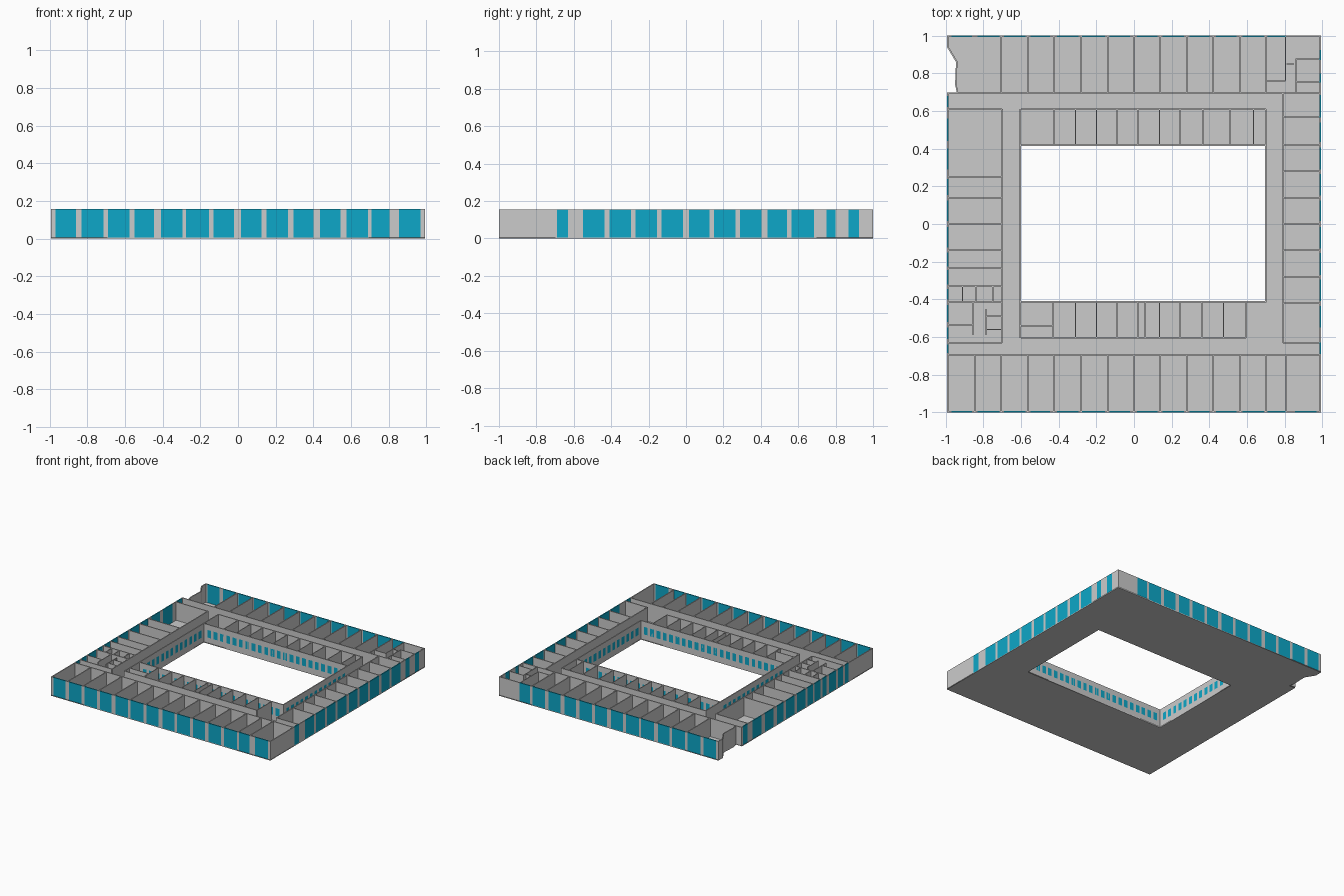
import bpy, bmesh
from mathutils import Matrix

if "Cube" in bpy.data.objects:
    bpy.data.objects.remove(bpy.data.objects["Cube"])

X, Y = 0.993, 1.0        # half extents of the footprint
F, H, T = 0.006, 0.156, 0.008   # floor top, wall top, wall thickness

glass = bpy.data.materials.new("glass_blue")
glass.diffuse_color = (0.004, 0.39, 0.58, 1)
glass.use_nodes = True
glass.node_tree.nodes["Principled BSDF"].inputs["Base Color"].default_value = glass.diffuse_color


def boxes(name, items, mat=None):
    """One mesh object from (x0, x1, y0, y1, z0, z1) boxes."""
    bm = bmesh.new()
    for x0, x1, y0, y1, z0, z1 in items:
        m = (Matrix.Translation(((x0 + x1) / 2, (y0 + y1) / 2, (z0 + z1) / 2))
             @ Matrix.Diagonal((x1 - x0, y1 - y0, z1 - z0, 1)))
        bmesh.ops.create_cube(bm, size=1, matrix=m)
    me = bpy.data.meshes.new(name)
    bm.to_mesh(me)
    bm.free()
    ob = bpy.data.objects.new(name, me)
    bpy.context.collection.objects.link(ob)
    if mat:
        me.materials.append(mat)
    return ob


def run(axis, c, a, b, z0=F, z1=H, t=T):
    """Wall box along axis from a to b, centred on c across."""
    s = (c - t / 2, c + t / 2)
    return (a, b, *s, z0, z1) if axis == 'x' else (*s, a, b, z0, z1)


def facade(name, axis, c, a, b, wins, z0=F, z1=H):
    """Piers, sill and head bands with glass panes between them."""
    wall, panes, p = [], [], a
    for u, v in wins:
        wall.append(run(axis, c, p, u))
        if z0 > F:
            wall += [run(axis, c, u, v, F, z0), run(axis, c, u, v, z1, H)]
        panes.append(run(axis, c, u, v, z0, z1))
        p = v
    wall.append(run(axis, c, p, b))
    boxes(name + "_wall", wall)
    boxes(name + "_windows", panes, glass)


def even(a, b, n, w):
    step = (b - a) / n
    return [(a + step * (i + .5) - w / 2, a + step * (i + .5) + w / 2) for i in range(n)]


# Floor slab: outline with notched corner and courtyard hole
notch = [(-X, 0.94), (-0.945, 0.86), (-0.95, 0.74), (-0.94, 0.695)]
outer = [(-X, -Y), (X, -Y), (X, Y), (-X, Y)] + notch + [(-X, 0.695)]
inner = [(-0.6, -0.41), (-0.6, 0.415), (0.695, 0.415), (0.695, -0.41)]
cu = bpy.data.curves.new("floor_slab", 'CURVE')
cu.dimensions, cu.fill_mode, cu.extrude = '2D', 'BOTH', F / 2
for ring in (outer, inner):
    sp = cu.splines.new('POLY')
    sp.points.add(len(ring) - 1)
    for pt, (x, y) in zip(sp.points, ring):
        pt.co = (x, y, 0, 1)
    sp.use_cyclic_u = True
floor = bpy.data.objects.new("floor_slab", cu)
floor.location.z = F / 2
bpy.context.collection.objects.link(floor)
bpy.context.view_layer.objects.active = floor
floor.select_set(True)
bpy.ops.object.convert(target='MESH')

# Outer facades with full-height glazing
front = [(-.97, -.86), (-.83, -.715), (-.69, -.575), (-.55, -.445), (-.41, -.295),
         (-.275, -.155), (-.13, -.02), (.015, .125), (.15, .265), (.295, .40),
         (.435, .545), (.575, .69), (.71, .805), (.855, .97)]
right = [(-.69, -.63), (-.55, -.435), (-.41, -.295), (-.27, -.155), (-.13, -.015),
         (.015, .125), (.15, .265), (.29, .405), (.435, .54), (.565, .685),
         (.75, .80), (.87, .925)]
left = [(-.685, -.64), (-.61, -.55), (-.52, -.43), (-.40, -.345), (-.32, -.245),
        (-.225, -.15), (-.125, -.015), (.015, .125), (.155, .24), (.29, .40),
        (.44, .56), (.62, .68)]
h = T / 2
facade("front", 'x', -Y + h, -X, X, front)
facade("back", 'x', Y - h, -X, X, front[:13])
facade("right", 'y', X - h, -Y + T, Y - T, right)
facade("left", 'y', -X + h, -Y + T, 0.695, left)

# Angled wall around the notched corner
bm = bmesh.new()
path = [(-X, Y - T)] + notch
off = [(-X + T, Y - T), (-X + T, 0.942), (-0.937, 0.862), (-0.942, 0.74), (-0.932, 0.695)]
for i in range(len(path) - 1):
    quad = [path[i], path[i + 1], off[i + 1], off[i]]
    f = bm.faces.new([bm.verts.new((x, y, F)) for x, y in quad])
    ext = bmesh.ops.extrude_face_region(bm, geom=[f], use_keep_orig=True)["geom"]
    bmesh.ops.translate(bm, vec=(0, 0, H - F),
                        verts=[g for g in ext if isinstance(g, bmesh.types.BMVert)])
bmesh.ops.recalc_face_normals(bm, faces=bm.faces)
me = bpy.data.meshes.new("notch_wall")
bm.to_mesh(me)
bm.free()
bpy.context.collection.objects.link(bpy.data.objects.new("notch_wall", me))

# Courtyard facades with rows of small windows
zs = (0.05, 0.112)
long_row, side_row = even(-0.58, 0.68, 22, 0.034), even(-0.39, 0.395, 13, 0.034)
facade("courtyard_front", 'x', -0.41 - h, -0.6, 0.695, long_row, *zs)
facade("courtyard_back", 'x', 0.415 + h, -0.6, 0.695, long_row, *zs)
facade("courtyard_left", 'y', -0.6 - h, -0.605, 0.61, side_row, *zs)
facade("courtyard_right", 'y', 0.695 + h, -0.41 - T, 0.61, side_row, *zs)

# Corridor walls
boxes("corridor_walls", [
    run('x', -0.695, -X + T, X - T), run('x', 0.695, -X, X - T),
    run('y', 0.79, -0.63, 0.695), run('y', -0.70, -0.63, 0.61),
    run('x', 0.61, -X + T, -0.70), run('x', -0.63, -X + T, -0.70),
    run('x', 0.61, -0.6, 0.70), run('x', -0.605, -0.6, 0.595)])

# Room partitions of the outer wings
xs = [-.845, -.705, -.565, -.425, -.28, -.14, 0, .14, .28, .42, .565, .70, .805]
boxes("front_partitions", [run('y', x, -Y + T, -0.695) for x in xs])
boxes("back_partitions", [run('y', x, 0.695, Y - T) for x in xs[1:-1]])
boxes("right_partitions", [run('x', y, 0.79, X - T) for y in
                           (.57, .42, .28, .14, 0, -.14, -.28, -.42, -.63)])
boxes("left_partitions", [run('x', y, -X + T, -0.70) for y in
                          (.25, .14, 0, -.14, -.235, -.33, -.415)])

# Room partitions of the wings facing the courtyard
boxes("inner_back_partitions", [run('y', x, 0.415, 0.61, t=0.006) for x in
      (-.425, -.31, -.2, -.09, .02, .135, .245, .365, .51, .635)])
boxes("inner_front_partitions", [run('y', x, -0.605, -0.41, t=0.006) for x in
      (-.43, -.31, -.2, -.09, .02, .06, .135, .245, .36, .475, .595)]
      + [run('x', -0.54, -0.6, -0.43, t=0.006)])

# Small service rooms: left wing and back right corner
t = 0.006
boxes("service_room_walls", [run('y', x, -0.415, -0.33, t=t) for x in (-.91, -.84, -.75)] + [
    run('x', -0.535, -X + T, -0.855, t=t), run('y', -0.855, -0.59, -0.415, t=t),
    run('y', -0.785, -0.59, -0.45, t=t), run('x', -0.49, -0.785, -0.70, t=t),
    run('x', -0.56, -0.785, -0.70, t=t)])
boxes("corner_room_walls", [
    run('y', 0.805, 0.76, Y - T, t=t), run('x', 0.76, 0.70, 0.805, t=t),
    run('x', 0.875, 0.857, X - T, t=t), run('y', 0.86, 0.695, 0.875, t=t),
    run('x', 0.755, 0.86, X - T, t=t), run('x', 0.85, 0.81, 0.85, t=t)])
